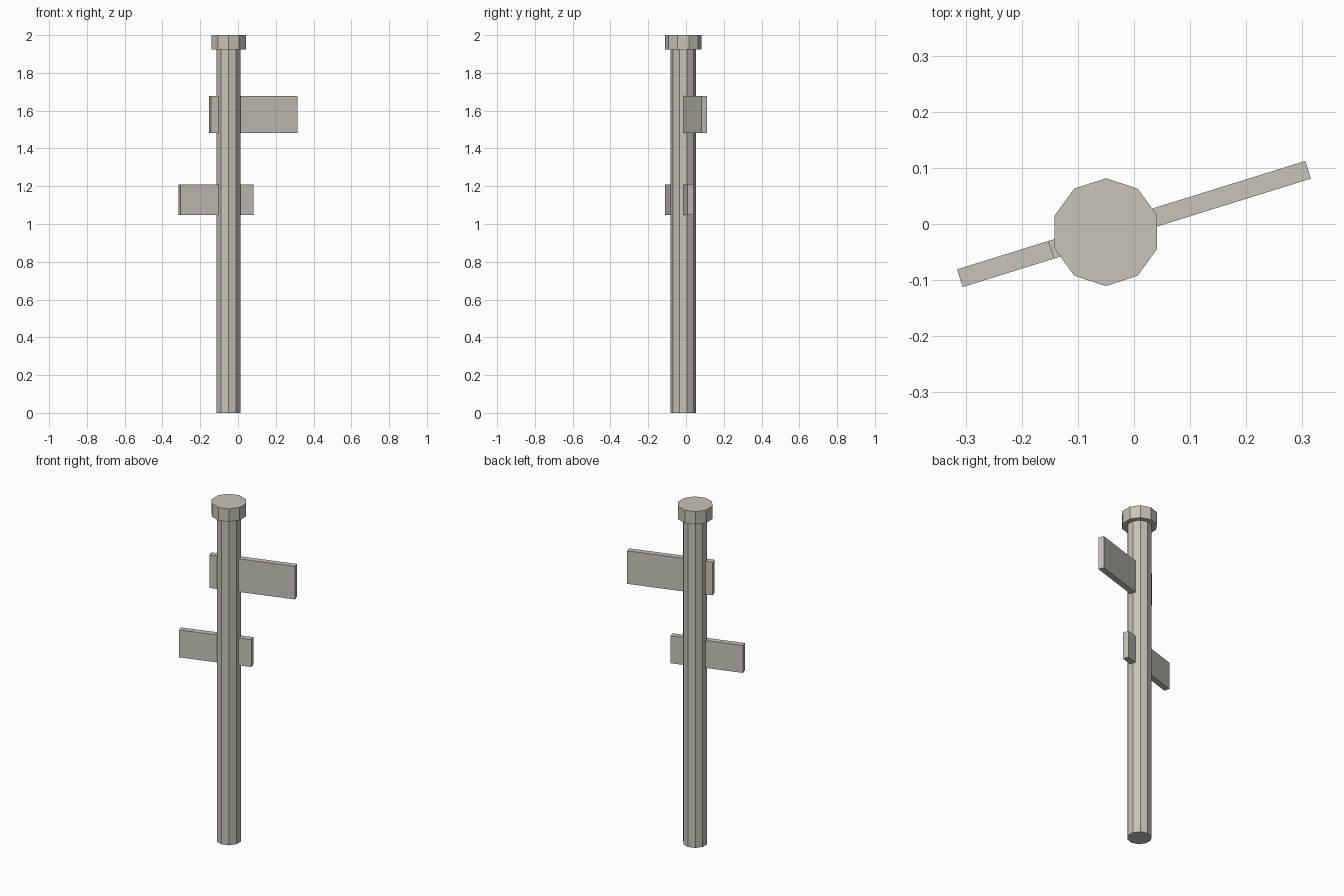
import bpy
import math

if "Cube" in bpy.data.objects:
    bpy.data.objects.remove(bpy.data.objects["Cube"])

ANGLE = math.radians(17.3)          # direction of the sign boards
CENTRE = (-0.05, -0.0145)           # axis of the post

wood = bpy.data.materials.new("weathered_wood")
wood.diffuse_color = (0.58, 0.54, 0.48, 1)
wood.use_nodes = True
wood.node_tree.nodes["Principled BSDF"].inputs["Base Color"].default_value = wood.diffuse_color


def finish(name):
    obj = bpy.context.object
    obj.name = name
    obj.data.materials.append(wood)
    return obj


def prism(name, radius, z0, z1):
    """Ten-sided upright cylinder on the post axis."""
    bpy.ops.mesh.primitive_cylinder_add(
        vertices=10, radius=radius, depth=z1 - z0,
        location=(*CENTRE, (z0 + z1) / 2))
    return finish(name)


def board(name, start, end, z0, z1, thickness=0.033):
    """Flat plank running from start to end along the sign direction."""
    mid = (start + end) / 2
    bpy.ops.mesh.primitive_cube_add(
        size=1, rotation=(0, 0, ANGLE),
        location=(mid * math.cos(ANGLE), mid * math.sin(ANGLE), (z0 + z1) / 2))
    obj = finish(name)
    obj.scale = (end - start, thickness, z1 - z0)
    bpy.ops.object.transform_apply(location=False, rotation=False, scale=True)
    return obj


# Post and its cap
prism("post", 0.067, 0.0, 1.924)
prism("post_cap", 0.096, 1.924, 2.0)

# Sign boards passing through the post
board("upper_board", -0.155, 0.325, 1.482, 1.677)
board("lower_board", -0.325, 0.081, 1.048, 1.210)
